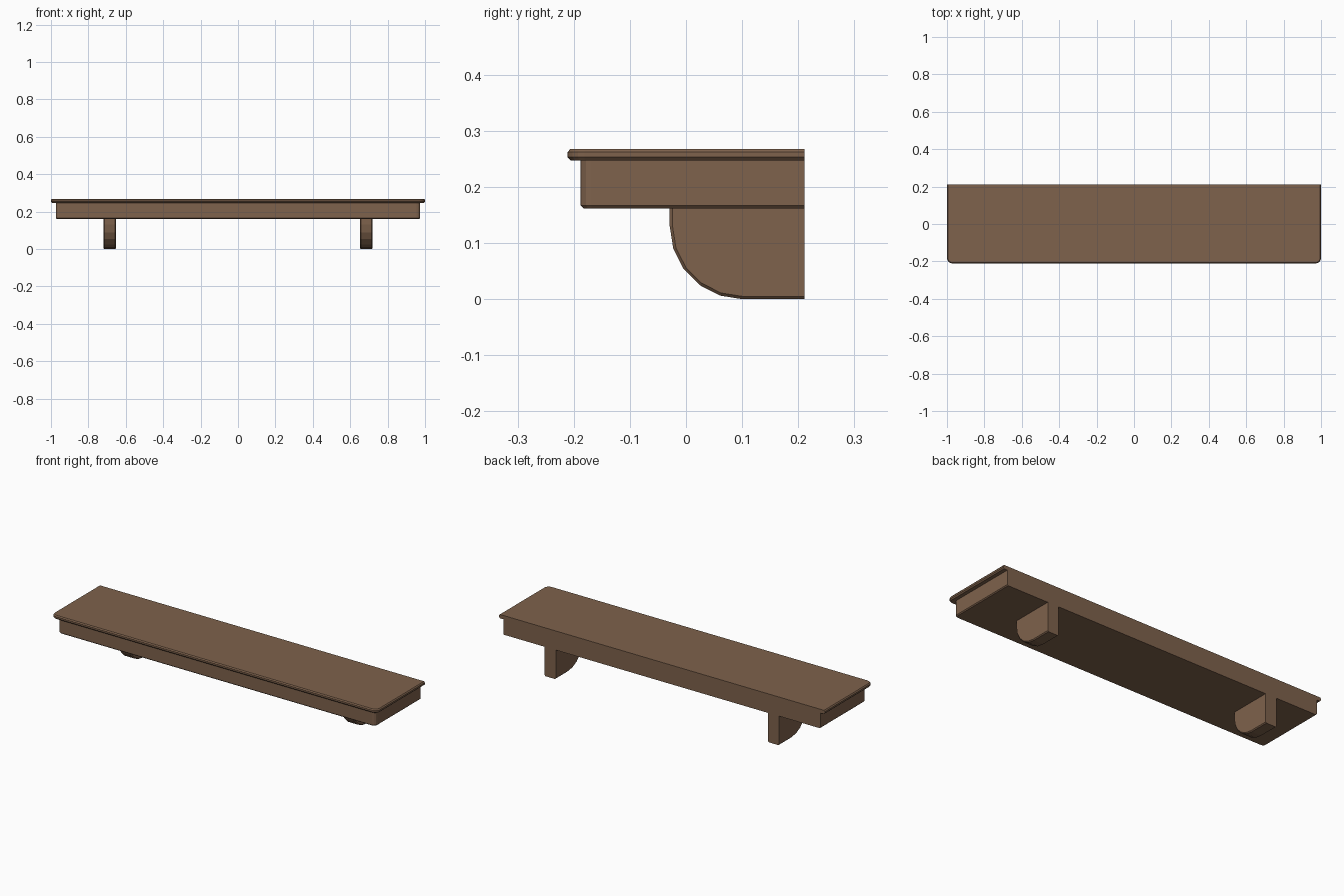
import bpy, bmesh, math

if "Cube" in bpy.data.objects:
    bpy.data.objects.remove(bpy.data.objects["Cube"])

BACK = 0.211

wood = bpy.data.materials.new("brown wood")
wood.diffuse_color = (0.21, 0.122, 0.072, 1)
wood.use_nodes = True
wood.node_tree.nodes["Principled BSDF"].inputs["Base Color"].default_value = wood.diffuse_color


def stack(name, rings):
    """Solid from a list of equal-length point rings, capped at both ends."""
    bm = bmesh.new()
    loops = [[bm.verts.new(p) for p in ring] for ring in rings]
    for a, b in zip(loops, loops[1:]):
        for i in range(len(a)):
            j = (i + 1) % len(a)
            bm.faces.new((a[i], a[j], b[j], b[i]))
    bm.faces.new(loops[0])
    bm.faces.new(loops[-1])
    bmesh.ops.recalc_face_normals(bm, faces=bm.faces)
    mesh = bpy.data.meshes.new(name)
    bm.to_mesh(mesh)
    bm.free()
    mesh.materials.append(wood)
    obj = bpy.data.objects.new(name, mesh)
    bpy.context.collection.objects.link(obj)
    return obj


def board_ring(half_x, front, radius, steps, z, inset):
    """Plan outline with rounded front corners and a flat back."""
    r = radius - inset
    right = [(half_x - inset, BACK)]
    for i in range(steps + 1):
        a = math.pi / 2 * i / steps
        right.append((half_x - radius + r * math.cos(a),
                      front + radius - r * math.sin(a)))
    left = [(-x, y) for x, y in reversed(right)]
    return [(x, y, z) for x, y in right + left]


def bracket_ring(x, inset):
    """Side outline of a bracket: quarter round at the lower front."""
    cy, cz, r = 0.101, 0.13, 0.13 - inset
    pts = [(BACK, 0.166), (cy - r, 0.166)]
    for i in range(6):
        a = math.pi / 2 * i / 5
        pts.append((cy - r * math.cos(a), cz - r * math.sin(a)))
    pts.append((BACK, inset))
    return [(x, y, z) for y, z in pts]


# Top board with chamfered lip
stack("top_board", [board_ring(1.0, -0.211, 0.03, 4, z, s) for z, s in
                    ((0.247, 0.006), (0.253, 0.0), (0.262, 0.0), (0.268, 0.005))])

# Thick shelf body under the top board
stack("shelf_body", [board_ring(0.974, -0.188, 0.02, 3, z, s) for z, s in
                     ((0.162, 0.005), (0.167, 0.0), (0.247, 0.0))])

# Two quarter-round wall brackets
for side, cx in (("left", -0.686), ("right", 0.686)):
    stack(side + "_bracket", [bracket_ring(cx + dx, s) for dx, s in
                              ((-0.034, 0.005), (-0.029, 0.0), (0.029, 0.0), (0.034, 0.005))])
